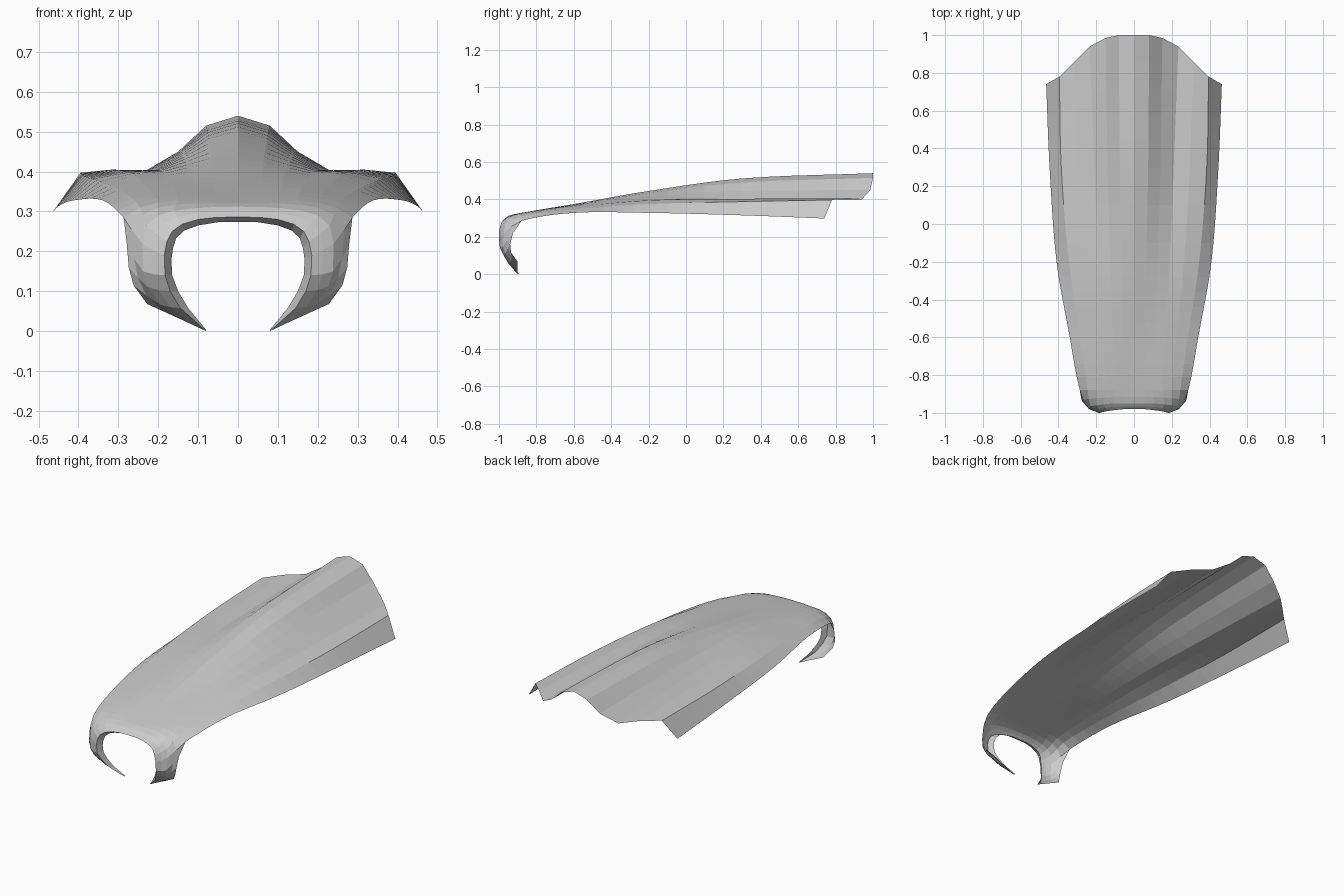
import bpy
from mathutils import Vector

if "Cube" in bpy.data.objects:
    bpy.data.objects.remove(bpy.data.objects["Cube"])

grey = bpy.data.materials.new("plain grey")
grey.diffuse_color = (0.6, 0.6, 0.6, 1)
grey.use_nodes = True
grey.node_tree.nodes["Principled BSDF"].inputs["Base Color"].default_value = grey.diffuse_color


def spline(points, steps):
    """Smooth path through points, with steps[i] pieces in span i."""
    p = [Vector(q) for q in points]
    t = [0.0]
    for a, b in zip(p, p[1:]):
        t.append(t[-1] + max((b - a).length, 1e-4))
    n = len(p) - 1
    tan = []
    for i in range(n + 1):
        lo, hi = max(i - 1, 0), min(i + 1, n)
        tan.append((p[hi] - p[lo]) / (t[hi] - t[lo]))
    out = []
    for i in range(n):
        d = t[i + 1] - t[i]
        for s in range(steps[i]):
            u = s / steps[i]
            out.append(p[i] * (2*u**3 - 3*u**2 + 1) + p[i + 1] * (3*u**2 - 2*u**3)
                       + tan[i] * d * (u**3 - 2*u**2 + u) + tan[i + 1] * d * (u**3 - u**2))
    return out + [p[-1]]


def sheet(name, columns):
    """Open surface from half-side columns, mirrored across the middle."""
    rows = len(columns[0])
    verts = [v for col in columns for v in col]
    faces = [(c*rows + r, (c + 1)*rows + r, (c + 1)*rows + r + 1, c*rows + r + 1)
             for c in range(len(columns) - 1) for r in range(rows - 1)]
    mesh = bpy.data.meshes.new(name)
    mesh.from_pydata(verts, [], faces)
    mesh.materials.append(grey)
    obj = bpy.data.objects.new(name, mesh)
    bpy.context.collection.objects.link(obj)
    mirror = obj.modifiers.new("mirror", 'MIRROR')
    mirror.merge_threshold = 0.0005
    return obj


# Panel cross-sections (x, z) from the middle ridge to the side edge
stations = [-0.88, -0.6, -0.2, 0.3]
sections = [
    [(0, .328), (.055, .328), (.10, .328), (.15, .327), (.20, .322), (.245, .31), (.287, .285)],
    [(0, .375), (.06, .372), (.11, .370), (.165, .366), (.225, .358), (.285, .347), (.34, .328)],
    [(0, .445), (.065, .435), (.125, .418), (.19, .400), (.265, .395), (.345, .375), (.41, .328)],
    [(0, .512), (.075, .490), (.14, .445), (.21, .403), (.295, .403), (.385, .388), (.447, .315)],
]
hood = [[(x, y, z) for x, z in sec] for y, sec in zip(stations, sections)]
# Scalloped rear edge
hood.append([(0, 1, .54), (.08, 1, .515), (.15, .985, .45), (.235, .94, .40),
             (.315, .86, .405), (.395, .78, .397), (.465, .74, .298)])

# Rings around the front opening, from the top middle to the prong tip
lip = [(0, -.955, .273), (.05, -.955, .273), (.10, -.958, .265), (.135, -.96, .252),
       (.155, -.965, .233), (.163, -.97, .207), (.167, -.97, .18), (.165, -.965, .14),
       (.15, -.95, .10), (.125, -.93, .058), (.08, -.895, .003)]
rim = [(0, -.98, .286), (.055, -.98, .285), (.10, -.985, .28), (.14, -.99, .268),
       (.165, -.995, .25), (.178, -1, .225), (.185, -1, .19), (.183, -.995, .14),
       (.17, -.975, .10), (.145, -.95, .058), (.08, -.9, 0)]
brow = [(0, -.95, .312), (.06, -.95, .311), (.11, -.95, .308), (.16, -.955, .302),
        (.20, -.96, .29), (.23, -.965, .265), (.24, -.975, .22), (.238, -.98, .15),
        (.225, -.965, .11), (.195, -.935, .066), (.14, -.9, .028)]
prong_edge = [(.279, -.925, .22), (.274, -.94, .16), (.262, -.935, .115), (.228, -.9, .068)]

panel, nose = [], []
for c in range(len(rim)):
    if c < 7:
        path = spline([rim[c], brow[c]] + [row[c] for row in hood], [2, 2, 4, 5, 5, 5])
        panel.append(path[4:])
        nose.append(path[:5])
    else:
        nose.append(spline([rim[c], brow[c], prong_edge[c - 7]], [2, 2]))

sheet("hood_panel", panel)
sheet("nose_frame", nose)
# Thin return lip inside the opening
sheet("opening_lip", [[Vector(a), Vector(b)] for a, b in zip(lip, rim)])
